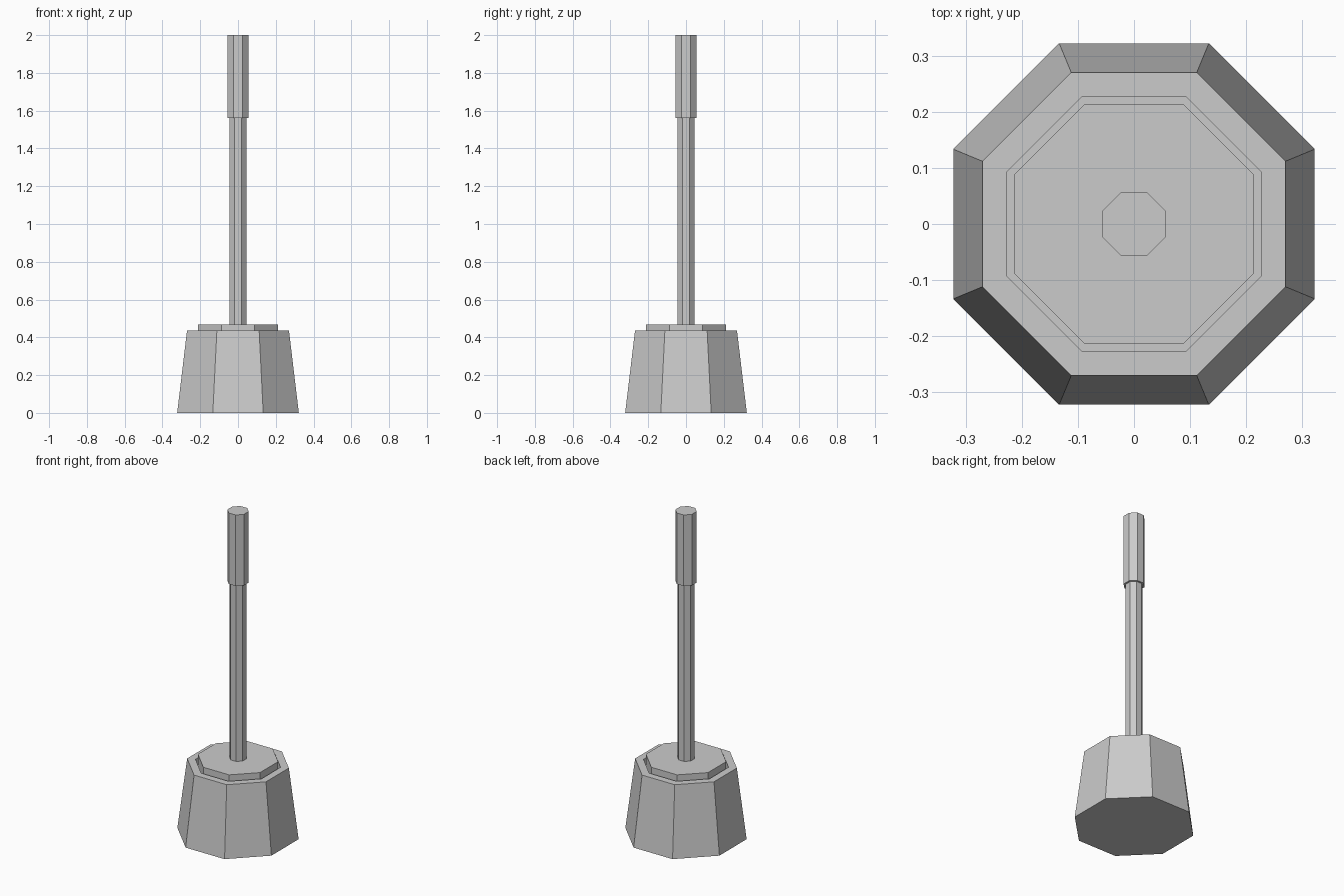
import bpy, bmesh
from math import pi, cos, sin

cube = bpy.data.objects.get("Cube")
if cube:
    bpy.data.objects.remove(cube, do_unlink=True)

SIDES = 8

grey = bpy.data.materials.new("light_grey")
grey.use_nodes = True
colour = (0.6, 0.6, 0.6, 1.0)
grey.diffuse_color = colour
grey.node_tree.nodes["Principled BSDF"].inputs["Base Color"].default_value = colour


def octagonal_part(name, profile):
    """Turn a profile of (half width across flats, height) into a closed flat-sided solid."""
    bm = bmesh.new()
    rings = []
    for half_width, z in profile:
        radius = half_width / cos(pi / SIDES)
        angles = [(i + 0.5) * 2 * pi / SIDES for i in range(SIDES)]
        rings.append([bm.verts.new((radius * cos(a), radius * sin(a), z)) for a in angles])
    for low, high in zip(rings, rings[1:]):
        for i in range(SIDES):
            j = (i + 1) % SIDES
            bm.faces.new((low[i], low[j], high[j], high[i]))
    bm.faces.new(rings[0][::-1])
    bm.faces.new(rings[-1])
    bmesh.ops.recalc_face_normals(bm, faces=bm.faces)
    mesh = bpy.data.meshes.new(name)
    bm.to_mesh(mesh)
    bm.free()
    mesh.materials.append(grey)
    obj = bpy.data.objects.new(name, mesh)
    bpy.context.collection.objects.link(obj)
    return obj


# Tapered hollow holder: outer wall, rim, inner wall, floor
octagonal_part("holder", [(0.322, 0), (0.27, 0.435), (0.226, 0.435), (0.226, 0.36)])

# Lid sitting inside the rim with a narrow gap
octagonal_part("lid", [(0.213, 0.36), (0.213, 0.468)])

# Slim shaft and thicker grip
octagonal_part("shaft", [(0.045, 0.45), (0.045, 1.57)])
octagonal_part("grip", [(0.0565, 1.56), (0.0565, 2.0)])
